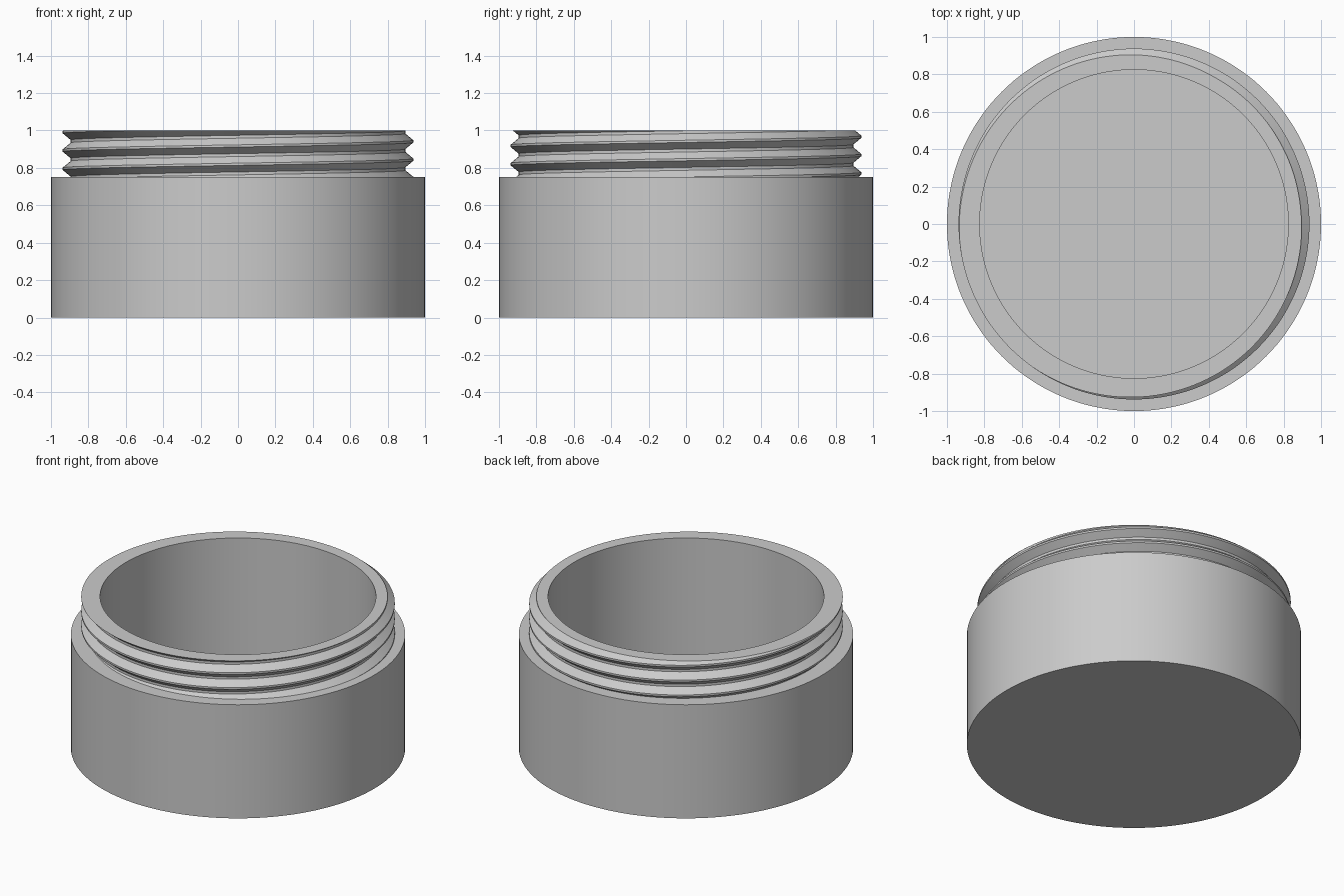
import bpy, bmesh, math

cube = bpy.data.objects.get("Cube")
if cube:
    bpy.data.objects.remove(cube, do_unlink=True)

SEGMENTS = 144
LEDGE_Z, TOP_Z, FLOOR_Z = 0.75, 1.0, 0.1
OUTER_R, INNER_R = 1.0, 0.825
ROOT_R, CREST_R = 0.895, 0.938
PITCH, CREST_Z = 0.098, 0.942

grey = bpy.data.materials.new("plain grey")
grey.use_nodes = True
colour = (0.6, 0.6, 0.6, 1)
grey.diffuse_color = colour
grey.node_tree.nodes["Principled BSDF"].inputs["Base Color"].default_value = colour


def ring_point(radius, angle, z):
    return (radius * math.cos(angle), radius * math.sin(angle), z)


def finish(bm, name):
    bmesh.ops.recalc_face_normals(bm, faces=bm.faces)
    mesh = bpy.data.meshes.new(name)
    bm.to_mesh(mesh)
    bm.free()
    mesh.materials.append(grey)
    obj = bpy.data.objects.new(name, mesh)
    bpy.context.collection.objects.link(obj)
    bpy.ops.object.select_all(action="DESELECT")
    obj.select_set(True)
    bpy.context.view_layer.objects.active = obj
    bpy.ops.object.shade_smooth_by_angle(angle=math.radians(30))
    return obj


def sweep(bm, columns):
    # Skin neighbouring columns of points with quads
    rows = [[bm.verts.new(p) for p in col] for col in columns]
    for a, b in zip(rows, rows[1:]):
        for k in range(len(a) - 1):
            bm.faces.new((a[k], b[k], b[k + 1], a[k + 1]))
    bmesh.ops.remove_doubles(bm, verts=bm.verts, dist=0.0001)


def angles():
    return [2 * math.pi * j / SEGMENTS for j in range(SEGMENTS + 1)]


# Jar body: base, outer wall and ledge under the neck
bm = bmesh.new()
profile = [(0, 0), (OUTER_R, 0), (OUTER_R, LEDGE_Z), (ROOT_R - 0.03, LEDGE_Z)]
sweep(bm, [[ring_point(r, a, z) for r, z in profile] for a in angles()])
finish(bm, "jar_body")

# Threaded neck: one helical tooth repeated by pitch, trimmed flat at both ends
bm = bmesh.new()
tooth = [(-0.42, ROOT_R), (-0.06, CREST_R), (0.06, CREST_R), (0.42, ROOT_R)]
columns = []
for a in angles():
    lift = CREST_Z + PITCH * a / (2 * math.pi)
    columns.append([ring_point(r, a, lift + PITCH * (turn + h))
                    for turn in range(-5, 4) for h, r in tooth])
sweep(bm, columns)
for z, side in ((TOP_Z, 1), (LEDGE_Z, -1)):
    geom = list(bm.verts) + list(bm.edges) + list(bm.faces)
    bmesh.ops.bisect_plane(bm, geom=geom, dist=0.00001, plane_co=(0, 0, z),
                           plane_no=(0, 0, side), clear_outer=True)
bmesh.ops.remove_doubles(bm, verts=bm.verts, dist=0.0005)

# Rim, inner wall and floor continue inward from the trimmed top edge
edges = [e for e in bm.edges if e.is_boundary
         and all(v.co.z > TOP_Z - 0.001 for v in e.verts)]
for radius, z in ((INNER_R, TOP_Z), (INNER_R, FLOOR_Z)):
    new = bmesh.ops.extrude_edge_only(bm, edges=edges)["geom"]
    for v in (g for g in new if isinstance(g, bmesh.types.BMVert)):
        v.co = ring_point(radius, math.atan2(v.co.y, v.co.x), z)
    edges = [g for g in new if isinstance(g, bmesh.types.BMEdge)
             and all(abs(v.co.z - z) < 0.0001 for v in g.verts)
             and g.is_boundary]
bmesh.ops.contextual_create(bm, geom=edges)
finish(bm, "threaded_neck_and_bowl")
